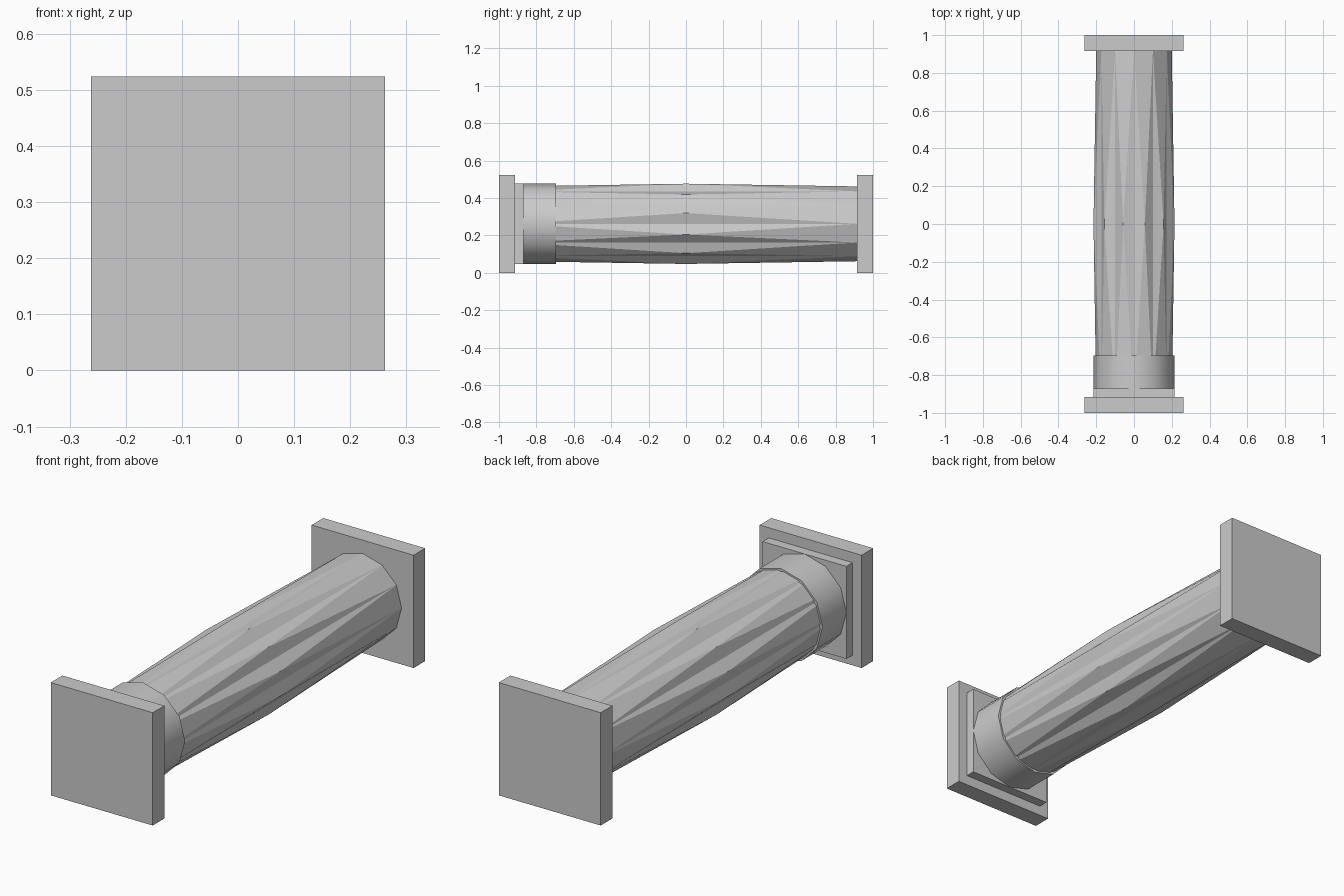
import bpy
import bmesh
from math import radians, sin, cos

cube = bpy.data.objects.get("Cube")
if cube:
    bpy.data.objects.remove(cube, do_unlink=True)

stone = bpy.data.materials.new("grey stone")
stone.use_nodes = True
colour = (0.6, 0.6, 0.6, 1)
stone.diffuse_color = colour
stone.node_tree.nodes["Principled BSDF"].inputs["Base Color"].default_value = colour

HALF = 0.262   # half width of the end slabs, also the axis height
SIDES = 12


def finish(name, bm):
    bmesh.ops.recalc_face_normals(bm, faces=bm.faces)
    mesh = bpy.data.meshes.new(name)
    bm.to_mesh(mesh)
    bm.free()
    mesh.materials.append(stone)
    obj = bpy.data.objects.new(name, mesh)
    bpy.context.collection.objects.link(obj)
    return obj


def slab(name, half, y0, y1):
    bm = bmesh.new()
    bmesh.ops.create_cube(bm, size=1)
    bmesh.ops.scale(bm, vec=(2 * half, y1 - y0, 2 * half), verts=bm.verts)
    bmesh.ops.translate(bm, vec=(0, (y0 + y1) / 2, HALF), verts=bm.verts)
    return finish(name, bm)


def ring(bm, radius, y, offset=0):
    step = radians(360 / SIDES)
    angles = [(i + offset) * step for i in range(SIDES)]
    return [bm.verts.new((radius * cos(a), y, HALF + radius * sin(a))) for a in angles]


# Square end slabs and the thin plinth
slab("base_slab", HALF, -1, -0.915)
slab("top_slab", HALF, 0.915, 1)
slab("plinth", 0.215, -0.915, -0.87)

# Twelve-sided collar
bm = bmesh.new()
near, far = ring(bm, 0.215, -0.87), ring(bm, 0.215, -0.695)
for i in range(SIDES):
    j = (i + 1) % SIDES
    bm.faces.new((near[i], near[j], far[j], far[i]))
bm.faces.new(near)
bm.faces.new(far)
collar = finish("collar", bm)
bpy.ops.object.select_all(action="DESELECT")
collar.select_set(True)
bpy.context.view_layer.objects.active = collar
bpy.ops.object.shade_smooth_by_angle(angle=radians(40))

# Shaft: plain polygon ends swelling into ridges and valleys at the middle
bm = bmesh.new()
valleys = ring(bm, 0.2, 0)
ridges = ring(bm, 0.222, 0, 0.5)
for y in (-0.915, 0.915):
    end = ring(bm, 0.2, y)
    for i in range(SIDES):
        j = (i + 1) % SIDES
        bm.faces.new((end[i], end[j], ridges[i]))
        bm.faces.new((end[i], ridges[i], valleys[i]))
        bm.faces.new((end[j], valleys[j], ridges[i]))
    bm.faces.new(end)
finish("fluted_shaft", bm)
